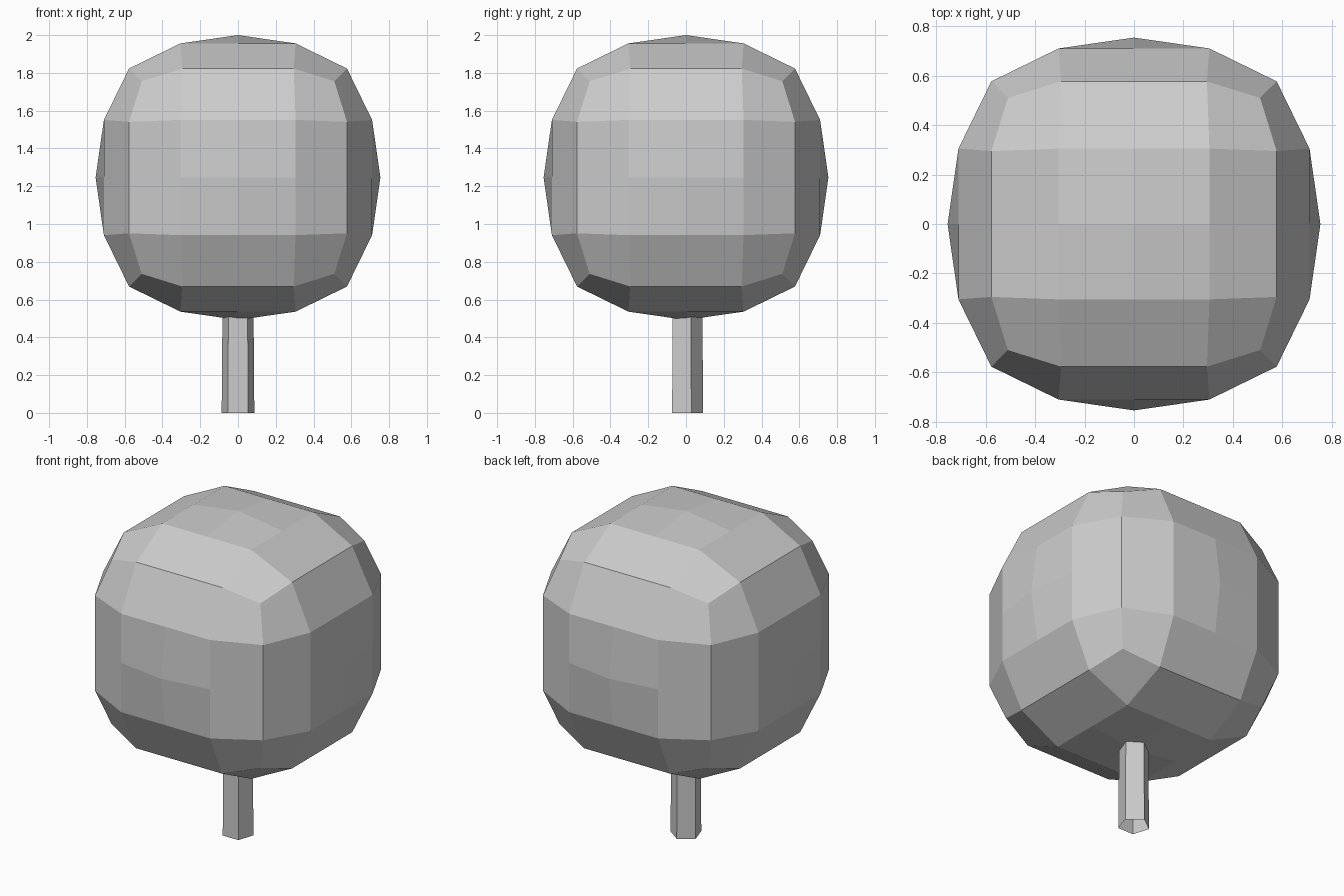
import bpy
import bmesh
from math import cos, sin, tau, pi

if "Cube" in bpy.data.objects:
    bpy.data.objects.remove(bpy.data.objects["Cube"], do_unlink=True)

# One plain grey for the whole tree
GREY = (0.6, 0.6, 0.6, 1.0)
grey = bpy.data.materials.new("light_grey")
grey.use_nodes = True
grey.diffuse_color = GREY
grey.node_tree.nodes["Principled BSDF"].inputs["Base Color"].default_value = GREY


def add_object(name, bm, z=0.0):
    bmesh.ops.recalc_face_normals(bm, faces=bm.faces)
    mesh = bpy.data.meshes.new(name)
    bm.to_mesh(mesh)
    bm.free()
    mesh.materials.append(grey)
    obj = bpy.data.objects.new(name, mesh)
    obj.location.z = z
    bpy.context.collection.objects.link(obj)
    return obj


# Crown: a cube cut into a grid, then rounded by how many sides meet at each point
OUTER = {1: 0.71, 2: 0.577, 3: 0.51}
HALF = {1: 0.305, 2: 0.295}
CENTRE = 0.754

bm = bmesh.new()
bmesh.ops.create_cube(bm, size=2)
bmesh.ops.subdivide_edges(bm, edges=bm.edges[:], cuts=3, use_grid_fill=True)
for v in bm.verts:
    steps = [round(c * 2) for c in v.co]
    sides = sum(abs(s) == 2 for s in steps)
    is_centre = steps.count(0) == 2
    for axis, s in enumerate(steps):
        if abs(s) == 2:
            size = CENTRE if is_centre else OUTER[sides]
        else:
            size = HALF[sides] if s else 0.0
        v.co[axis] = size if s > 0 else -size
add_object("crown", bm, 2 - CENTRE)

# Trunk: five-sided tube, open below, its top hidden in the crown
SIDES = 5
bm = bmesh.new()
rings = []
for radius, z in ((0.091, 0.0), (0.086, 0.6)):
    angles = [pi / 2 + tau * i / SIDES for i in range(SIDES)]
    rings.append([bm.verts.new((radius * cos(a), radius * sin(a), z)) for a in angles])
low, high = rings
for i in range(SIDES):
    j = (i + 1) % SIDES
    bm.faces.new((low[i], low[j], high[j], high[i]))
add_object("trunk", bm)
